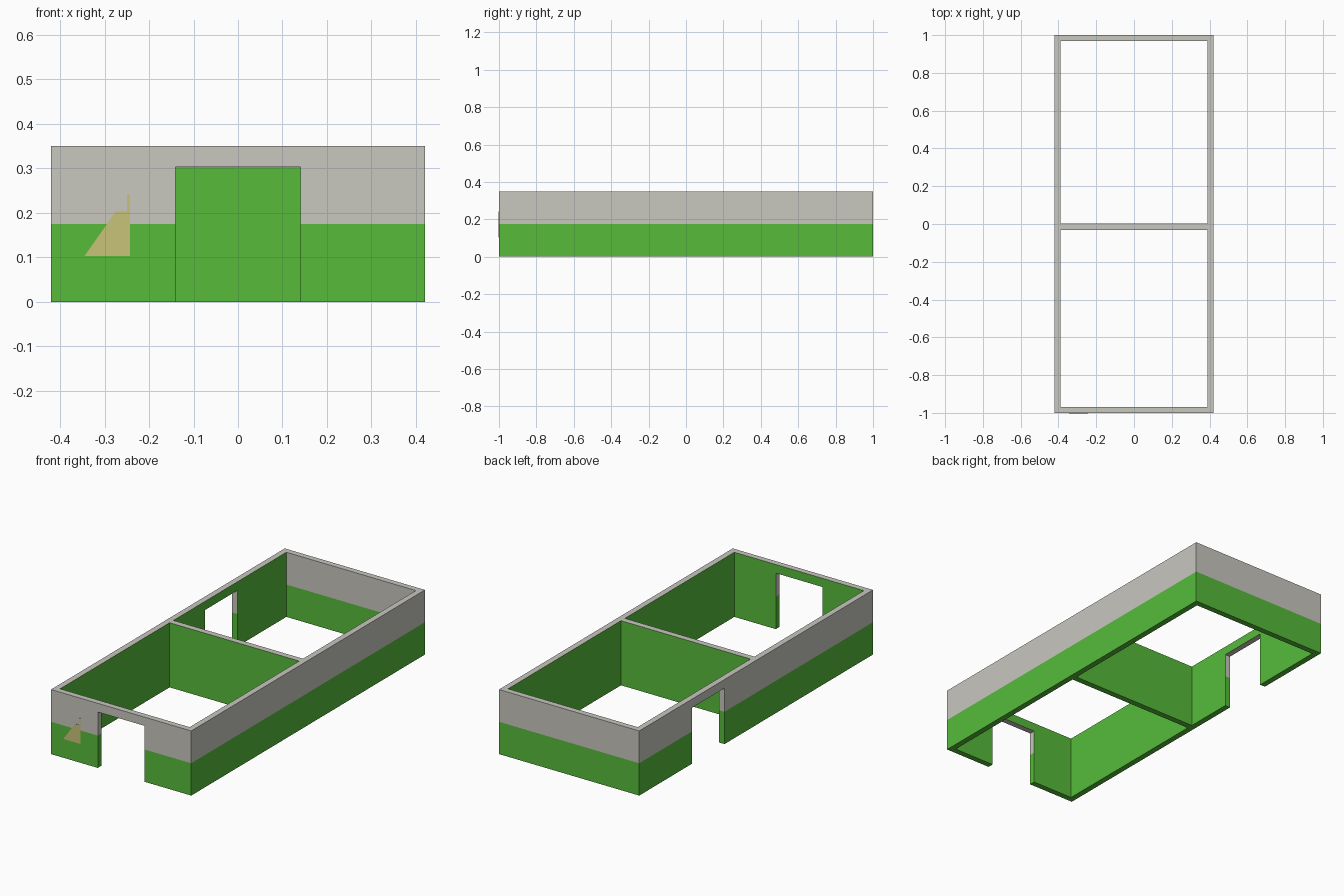
import bpy, bmesh
from mathutils import Vector

if "Cube" in bpy.data.objects:
    bpy.data.objects.remove(bpy.data.objects["Cube"])

# Main sizes
HX, HY, H, T = 0.42, 1.0, 0.35, 0.032
SPLIT = 0.175
DOOR_W, DOOR_H = 0.28, 0.303
DIV_Y0, DIV_Y1 = -0.031, 0.002


def material(name, rgb):
    m = bpy.data.materials.new(name)
    m.diffuse_color = (*rgb, 1)
    m.use_nodes = True
    m.node_tree.nodes["Principled BSDF"].inputs["Base Color"].default_value = m.diffuse_color
    return m


grey = material("warm_grey", (0.578, 0.571, 0.521))
green = material("grass_green", (0.093, 0.497, 0.042))
sand = material("sand_yellow", (0.578, 0.546, 0.195))


def box(name, lo, hi):
    lo, hi = Vector(lo), Vector(hi)
    me = bpy.data.meshes.new(name)
    bm = bmesh.new()
    bmesh.ops.create_cube(bm, size=1)
    for v in bm.verts:
        v.co = Vector(((v.co[i] + 0.5) * (hi[i] - lo[i]) + lo[i]) for i in range(3))
    bm.to_mesh(me)
    bm.free()
    ob = bpy.data.objects.new(name, me)
    bpy.context.collection.objects.link(ob)
    return ob


# Solid block, hollowed into two rooms with two doorways
walls = box("walls", (-HX, -HY, 0), (HX, HY, H))
ix, iy, w = HX - T, HY - T, DOOR_W / 2
cutters = [
    box("front_room_cutter", (-ix, -iy, -0.1), (ix, DIV_Y0, H + 0.1)),
    box("back_room_cutter", (-ix, DIV_Y1, -0.1), (ix, iy, H + 0.1)),
    box("front_door_cutter", (-w, -HY - 0.1, -0.1), (w, -iy + 0.1, DOOR_H)),
    box("side_door_cutter", (-HX - 0.1, 0.41 - w, -0.1), (-ix + 0.1, 0.41 + w, DOOR_H)),
]
for c in cutters:
    c.hide_render = True
    mod = walls.modifiers.new(c.name, 'BOOLEAN')
    mod.operation, mod.solver, mod.object = 'DIFFERENCE', 'EXACT', c
bpy.context.view_layer.update()
dg = bpy.context.evaluated_depsgraph_get()
mesh = bpy.data.meshes.new_from_object(walls.evaluated_get(dg))
walls.modifiers.clear()
walls.data = mesh
for c in cutters:
    bpy.data.objects.remove(c)

# Two-tone paint: split at mid height, colour by height and direction
mesh.materials.clear()
mesh.materials.append(grey)
mesh.materials.append(green)
bm = bmesh.new()
bm.from_mesh(mesh)
bmesh.ops.bisect_plane(bm, geom=bm.verts[:] + bm.edges[:] + bm.faces[:],
                       plane_co=(0, 0, SPLIT), plane_no=(0, 0, 1))
bm.normal_update()
for f in bm.faces:
    f.smooth = False
    c, n = f.calc_center_median(), f.normal
    inside = abs(c.x) < ix + 0.005 and abs(c.y) < iy + 0.005 and abs(n.z) < 0.5
    back_inner = c.y > iy - 0.005 and n.y < -0.5
    f.material_index = 1 if c.z < SPLIT or (inside and not back_inner) else 0
bm.to_mesh(mesh)
bm.free()

# Sloped painted emblem left of the front door, a very thin plate
outline = [(-0.345, 0.103), (-0.243, 0.103), (-0.243, 0.241), (-0.249, 0.241),
           (-0.249, 0.203), (-0.275, 0.203)]
me = bpy.data.meshes.new("front_patch")
bm = bmesh.new()
face = bm.faces.new([bm.verts.new((x, -HY, z)) for x, z in outline])
ext = bmesh.ops.extrude_face_region(bm, geom=[face])
for v in ext["geom"]:
    if isinstance(v, bmesh.types.BMVert):
        v.co.y -= 0.002
bmesh.ops.recalc_face_normals(bm, faces=bm.faces[:])
bm.to_mesh(me)
bm.free()
me.materials.append(sand)
bpy.context.collection.objects.link(bpy.data.objects.new("front_patch", me))
